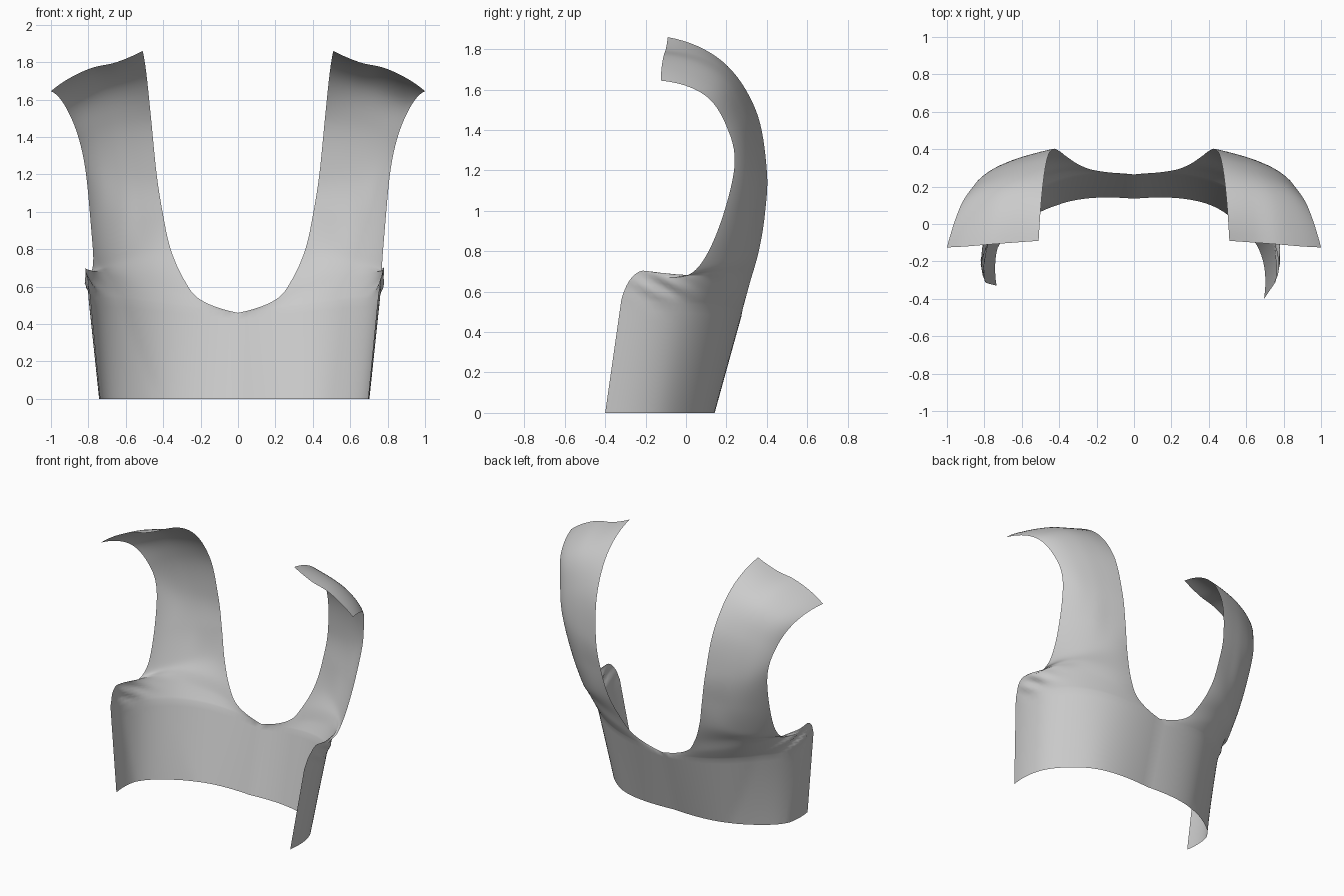
import bpy, bmesh, math
from mathutils import Vector

if "Cube" in bpy.data.objects:
    bpy.data.objects.remove(bpy.data.objects["Cube"])

# Half-panel cross rows, from the centre/neck edge out to the side/armhole edge
ROWS = [
    [(0, .135, 0), (.3, .13, 0), (.5, .05, 0), (.67, -.14, 0), (.695, -.40, 0)],
    [(0, .265, .46), (.33, .255, .50), (.58, .14, .53), (.735, -.06, .54), (.75, -.32, .56)],
    [(.2, .285, .53), (.42, .265, .58), (.62, .17, .63), (.75, 0, .66), (.775, -.23, .70)],
    [(.29, .315, .64), (.46, .285, .67), (.62, .21, .69), (.72, .10, .69), (.775, -.08, .67)],
    [(.36, .36, .80), (.49, .33, .79), (.61, .265, .77), (.71, .17, .75), (.77, .05, .71)],
    [(.40, .39, .98), (.51, .36, .97), (.62, .32, .96), (.72, .25, .95), (.785, .16, .91)],
    [(.435, .40, 1.2), (.54, .375, 1.2), (.64, .345, 1.2), (.74, .30, 1.2), (.815, .24, 1.22)],
    [(.465, .345, 1.5), (.58, .32, 1.49), (.69, .29, 1.47), (.79, .25, 1.44), (.86, .20, 1.42)],
    [(.49, .18, 1.74), (.62, .175, 1.71), (.74, .16, 1.675), (.85, .135, 1.62), (.93, .09, 1.575)],
    [(.51, -.09, 1.86), (.65, -.10, 1.80), (.78, -.11, 1.77), (.90, -.12, 1.715), (1, -.125, 1.645)],
]


def spline(points, steps):
    """Smooth curve through the points, with curved end continuation."""
    p = [Vector(q) for q in points]
    p = [3*p[0] - 3*p[1] + p[2]] + p + [3*p[-1] - 3*p[-2] + p[-3]]
    out = []
    for i in range(1, len(p) - 2):
        a, b, c, d = p[i-1:i+3]
        for k in range(steps):
            t = k / steps
            out.append(.5*(2*b + (c-a)*t + (2*a-5*b+4*c-d)*t*t + (3*b-a-3*c+d)*t**3))
    return out + [p[-2]]


def clamp(v):
    return max(0, min(1, v))


def shape(p, side):
    """Mirror, skew the left flap slightly and gather cloth under the armhole."""
    x, y, z = p
    flap = clamp((.1 - y) / .3) * clamp((.85 - z) / .15)
    pucker = math.exp(-((y + .12) / .12)**2 - ((z - .62) / .06)**2)
    x += .014 * pucker * math.sin(38*y + 55*z)
    if side < 0:
        x += .04 * flap
        y += .07 * flap * clamp(1 - z / .6)
    return Vector((side * x, y, max(0, z)))


# Sheet grid: straight lower band, splined shoulder strap
STEPS = 8
across = [spline(r, STEPS) for r in ROWS]
columns = []
for j in range(len(across[0])):
    col = [row[j] for row in across]
    band = [col[0].lerp(col[1], k / 12) for k in range(12)]
    columns.append(band + spline(col[1:], STEPS))

# Back panel with both straps
bm = bmesh.new()
for side in (1, -1):
    grid = [[bm.verts.new(shape(p, side)) for p in col] for col in columns]
    for a, b in zip(grid, grid[1:]):
        for i in range(len(a) - 1):
            quad = [a[i], a[i+1], b[i+1], b[i]]
            bm.faces.new(quad if side > 0 else quad[::-1])
bmesh.ops.remove_doubles(bm, verts=bm.verts, dist=.0005)
bmesh.ops.recalc_face_normals(bm, faces=bm.faces)
for f in bm.faces:
    f.smooth = True
mesh = bpy.data.meshes.new("back_panel")
bm.to_mesh(mesh)
bm.free()
panel = bpy.data.objects.new("back_panel", mesh)
bpy.context.collection.objects.link(panel)
